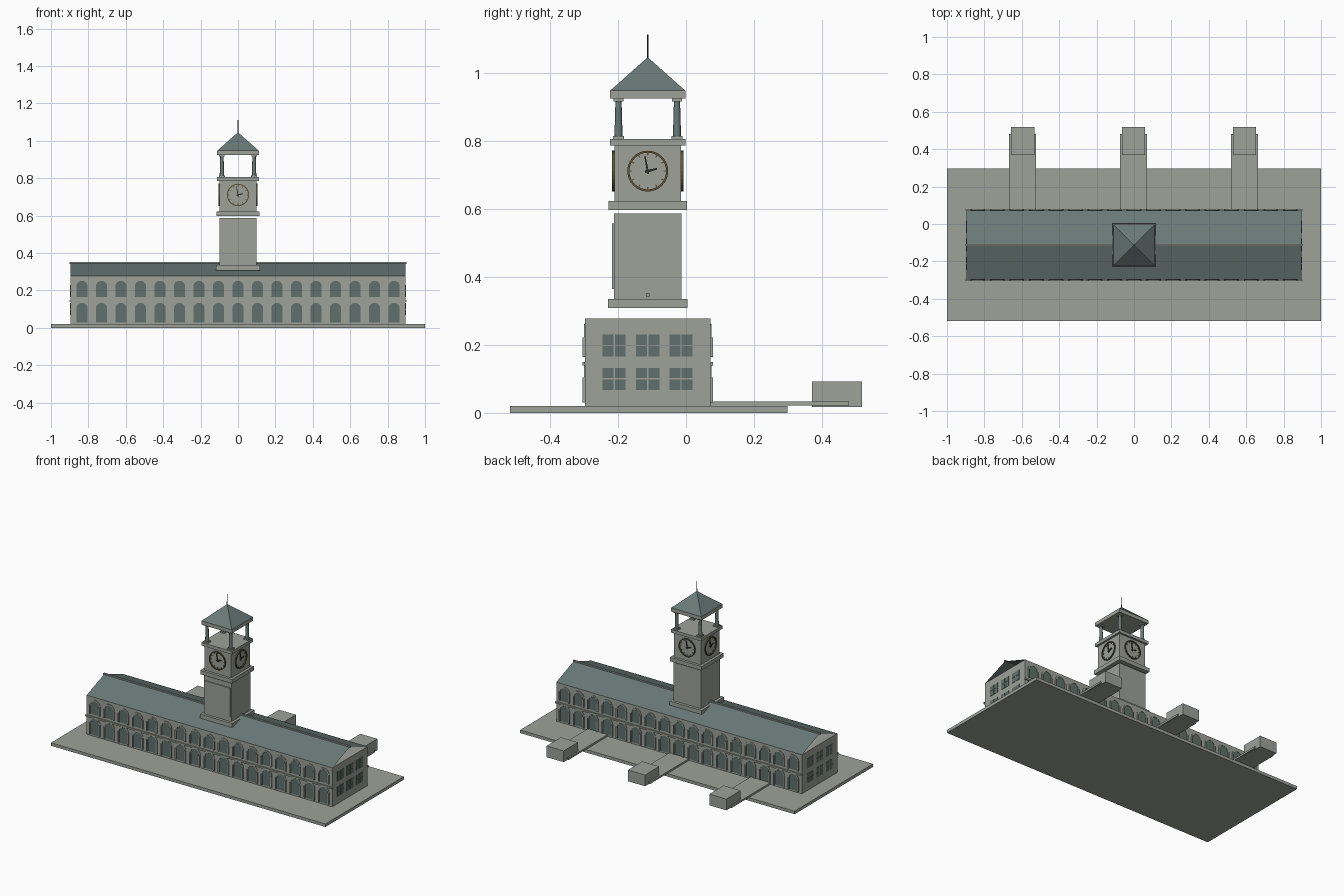
import bpy, bmesh
from math import sin, cos, pi
from mathutils import Matrix, Vector

cube = bpy.data.objects.get("Cube")
if cube:
    bpy.data.objects.remove(cube, do_unlink=True)


def material(name, r, g, b):
    m = bpy.data.materials.new(name)
    m.use_nodes = True
    m.diffuse_color = (r, g, b, 1)
    m.node_tree.nodes["Principled BSDF"].inputs["Base Color"].default_value = (r, g, b, 1)
    return m


STONE = material("stone", 0.34, 0.36, 0.32)
ROOF = material("slate roof", 0.14, 0.19, 0.185)
GLASS = material("window glass", 0.115, 0.16, 0.15)
BRONZE = material("bronze", 0.12, 0.09, 0.04)
DARK = material("dark iron", 0.03, 0.035, 0.035)

YC = -0.1125            # centre line of hall and tower
FRONT, BACK = -0.297, 0.072
HALL = 0.895            # half length of the hall
EAVE, RIDGE = 0.277, 0.346


def finish(name, bm, mat, normals=True):
    if normals:
        bmesh.ops.recalc_face_normals(bm, faces=bm.faces)
    me = bpy.data.meshes.new(name)
    bm.to_mesh(me)
    bm.free()
    me.materials.append(mat)
    ob = bpy.data.objects.new(name, me)
    bpy.context.collection.objects.link(ob)
    return ob


def add_box(bm, x0, x1, y0, y1, z0, z1):
    size = Matrix.Diagonal((x1 - x0, y1 - y0, z1 - z0, 1))
    mid = Matrix.Translation(((x0 + x1) / 2, (y0 + y1) / 2, (z0 + z1) / 2))
    bmesh.ops.create_cube(bm, size=1, matrix=mid @ size)


def box(name, mat, *bounds):
    bm = bmesh.new()
    add_box(bm, *bounds)
    return finish(name, bm, mat)


def tower_block(name, mat, half, z0, z1):
    return box(name, mat, -half, half, YC - half, YC + half, z0, z1)


def add_prism(bm, outline, y0, y1):
    """Extrude an x-z outline along y."""
    a = [bm.verts.new((x, y0, z)) for x, z in outline]
    b = [bm.verts.new((x, y1, z)) for x, z in outline]
    bm.faces.new(a)
    bm.faces.new(b[::-1])
    for i in range(len(a)):
        j = (i + 1) % len(a)
        bm.faces.new((a[i], b[i], b[j], a[j]))


def arc(cx, cz, r, a0, a1, n):
    return [(cx + r * cos(a0 + (a1 - a0) * i / n), cz + r * sin(a0 + (a1 - a0) * i / n))
            for i in range(n + 1)]


def half_ring(cx, cz, r0, r1, a0, n):
    return arc(cx, cz, r1, a0, a0 + pi, n) + arc(cx, cz, r0, a0 + pi, a0, n)


# Ground plate, platforms and end blocks
box("ground_plate", STONE, -1, 1, -0.518, 0.298, 0, 0.02)
for side, x in (("right", -0.595), ("middle", -0.002), ("left", 0.591)):
    box(side + "_platform", STONE, x - 0.072, x + 0.072, BACK, 0.48, 0.021, 0.033)
    box(side + "_end_block", STONE, x - 0.062, x + 0.062, 0.37, 0.518, 0.018, 0.092)

# Hall body, open-ended roof sheets and ridge bar
box("hall_body", STONE, -HALL, HALL, FRONT, BACK, 0.02, EAVE)
bm = bmesh.new()
rows = [[bm.verts.new((x, y, z)) for x in (-HALL, HALL)]
        for y, z in ((FRONT, EAVE), (YC, RIDGE), (BACK, EAVE))]
for a, b in zip(rows, rows[1:]):
    bm.faces.new((a[0], a[1], b[1], b[0]))
finish("hall_roof", bm, ROOF, normals=False)
box("ridge_bar", STONE, -0.9, 0.9, YC - 0.005, YC + 0.005, 0.341, 0.352)

# Arched windows on both long walls
glass, frames, bands = bmesh.new(), bmesh.new(), bmesh.new()
for wall, out in ((FRONT, -1), (BACK, 1)):
    add_box(bands, -0.9, 0.9, *sorted((wall, wall + out * 0.008)), 0.14, 0.15)
    for i in range(17):
        x = (i - 8) * 0.1043
        for sill, spring in ((0.03, 0.104), (0.165, 0.222)):
            opening = [(x - 0.03, sill), (x + 0.03, sill)] + arc(x, spring, 0.03, 0, pi, 12)
            add_prism(glass, opening, wall, wall + out * 0.002)
            add_prism(frames, half_ring(x, spring, 0.031, 0.039, 0, 12), wall, wall + out * 0.003)
            for s in (-1, 1):
                add_box(frames, x + s * 0.035 - 0.004, x + s * 0.035 + 0.004,
                        *sorted((wall, wall + out * 0.008)), sill, spring)
finish("arched_glass", glass, GLASS)
finish("arch_frames", frames, STONE)
finish("wall_bands", bands, STONE)

# Four-pane windows on both end walls
panes = bmesh.new()
for s in (-1, 1):
    xs = sorted((s * HALL, s * (HALL + 0.002)))
    for y in (YC - 0.099, YC, YC + 0.098):
        for z in (0.1, 0.198):
            for dy in (-1, 1):
                for dz in (-1, 1):
                    py, pz = y + dy * 0.018, z + dz * 0.017
                    add_box(panes, *xs, py - 0.016, py + 0.016, pz - 0.015, pz + 0.015)
finish("end_wall_panes", panes, GLASS)

# Tower blocks from bottom to top
tower_block("tower_footing", STONE, 0.117, 0.308, 0.335)
tower_block("tower_shaft", STONE, 0.099, 0.335, 0.587)
box("shaft_front_panel", STONE, -0.094, 0.094, YC - 0.105, YC - 0.099, 0.365, 0.557)
tower_block("clock_ledge", STONE, 0.115, 0.597, 0.623)
tower_block("clock_room", STONE, 0.098, 0.623, 0.786)
tower_block("clock_cornice", STONE, 0.111, 0.786, 0.806)
tower_block("belfry_slab", STONE, 0.111, 0.924, 0.948)

# Belfry columns
shafts, blocks = bmesh.new(), bmesh.new()
for sx in (-1, 1):
    for sy in (-1, 1):
        x, y = sx * 0.086, YC + sy * 0.086
        bmesh.ops.create_cone(shafts, cap_ends=True, segments=12, radius1=0.012, radius2=0.009,
                              depth=0.106, matrix=Matrix.Translation((x, y, 0.865)))
        for half, z0, z1 in ((0.016, 0.806, 0.814), (0.015, 0.916, 0.924)):
            add_box(blocks, x - half, x + half, y - half, y + half, z0, z1)
columns = finish("belfry_columns", shafts, ROOF)
finish("column_blocks", blocks, STONE)

# Pyramid roof and spire
bm = bmesh.new()
bmesh.ops.create_cone(bm, cap_ends=True, segments=4, radius1=0.11 * 2 ** 0.5, radius2=0, depth=0.098,
                      matrix=Matrix.Translation((0, YC, 0.997)) @ Matrix.Rotation(pi / 4, 4, "Z"))
finish("tower_roof", bm, ROOF)
bm = bmesh.new()
bmesh.ops.create_cone(bm, cap_ends=True, segments=8, radius1=0.003, radius2=0.002, depth=0.075,
                      matrix=Matrix.Translation((0, YC, 1.075)))
finish("spire", bm, DARK)

# Clock faces, one per tower side
CZ = 0.711
WALL = -0.098


def add_hand(bm, angle, length, width):
    d, n = Vector((cos(angle), sin(angle))), Vector((-sin(angle), cos(angle))) * width
    c = Vector((0, CZ))
    pts = [c - d * 0.008 - n, c + d * length - n * 0.6, c + d * length + n * 0.6, c - d * 0.008 + n]
    add_prism(bm, [tuple(p) for p in pts], WALL - 0.005, WALL)


for k, side in enumerate(("front", "left", "back", "right")):
    turn = Matrix.Translation((0, YC, 0)) @ Matrix.Rotation(k * pi / 2, 4, "Z")
    rim, hands = bmesh.new(), bmesh.new()
    for start in (0, pi):
        add_prism(rim, half_ring(0, CZ, 0.054, 0.06, start, 16), WALL - 0.007, WALL)
    for i in range(12):
        a = i * pi / 6
        d, n = Vector((cos(a), sin(a))), Vector((-sin(a), cos(a))) * 0.0018
        c = Vector((0, CZ))
        tick = [c + d * 0.046 - n, c + d * 0.054 - n, c + d * 0.054 + n, c + d * 0.046 + n]
        add_prism(rim, [tuple(p) for p in tick], WALL - 0.004, WALL)
    add_hand(hands, pi * 0.56, 0.045, 0.003)
    add_hand(hands, pi * 0.08, 0.028, 0.004)
    for name, bm, mat in (("_clock_rim", rim, BRONZE), ("_clock_hands", hands, DARK)):
        bm.transform(turn)
        finish(side + name, bm, mat)

# Smooth the round columns, keeping hard edges
bpy.ops.object.select_all(action="DESELECT")
columns.select_set(True)
bpy.context.view_layer.objects.active = columns
bpy.ops.object.shade_smooth_by_angle()
